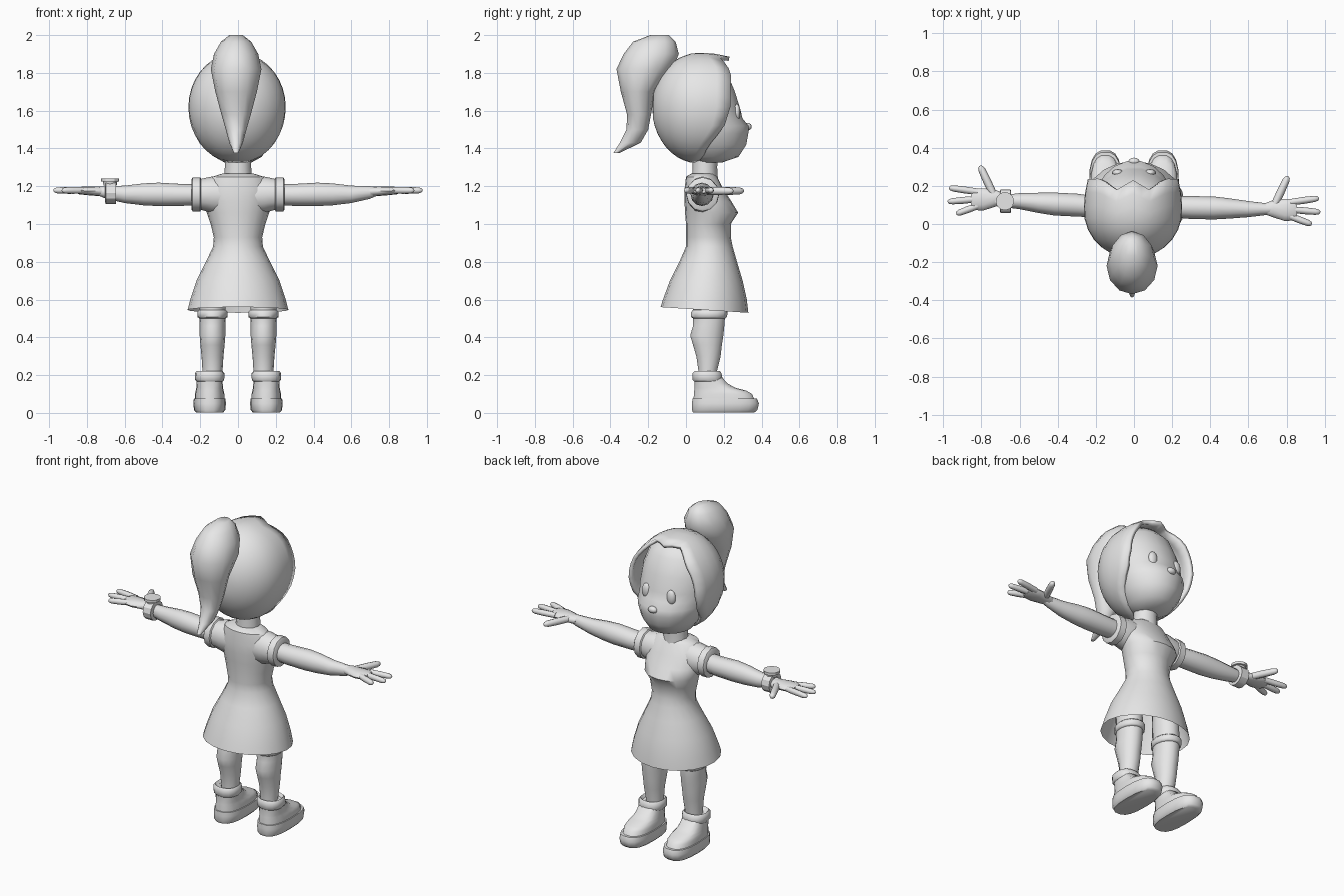
import bpy, bmesh, math
from mathutils import Vector

cube = bpy.data.objects.get("Cube")
if cube:
    bpy.data.objects.remove(cube)

clay = bpy.data.materials.new("plain grey")
clay.use_nodes = True
clay.diffuse_color = (0.8, 0.8, 0.8, 1)
clay.node_tree.nodes["Principled BSDF"].inputs["Base Color"].default_value = (0.8, 0.8, 0.8, 1)


def finish(name, bm, angle=50):
    bmesh.ops.recalc_face_normals(bm, faces=bm.faces)
    mesh = bpy.data.meshes.new(name)
    bm.to_mesh(mesh)
    bm.free()
    mesh.materials.append(clay)
    ob = bpy.data.objects.new(name, mesh)
    bpy.context.scene.collection.objects.link(ob)
    bpy.ops.object.select_all(action="DESELECT")
    ob.select_set(True)
    bpy.context.view_layer.objects.active = ob
    bpy.ops.object.shade_smooth_by_angle(angle=math.radians(angle))
    return ob


def loft(name, rings, seg=14, power=1.0, caps=(True, True), angle=50):
    """Skin rings given as (centre, u vector, v vector)."""
    bm = bmesh.new()
    loops = []
    soft = lambda t: math.copysign(abs(t) ** power, t)
    for c, u, v in rings:
        c, u, v = Vector(c), Vector(u), Vector(v)
        loops.append([bm.verts.new(c + u * soft(math.cos(a)) + v * soft(math.sin(a)))
                      for a in (math.tau * i / seg for i in range(seg))])
    for a, b in zip(loops, loops[1:]):
        for i in range(seg):
            j = (i + 1) % seg
            bm.faces.new((a[i], a[j], b[j], b[i]))
    for cap, loop in zip(caps, (loops[0], loops[-1])):
        if cap:
            bm.faces.new(loop)
    return finish(name, bm, angle)


def upright(name, rows, x=0, tilt=0, **kw):
    """Rows of (z, back y, front y, half width); tilt drops the front of the last ring."""
    rings = [((x, (b + f) / 2, z), (w, 0, 0), (0, (f - b) / 2, 0)) for z, b, f, w in rows]
    c, u, v = rings[-1]
    rings[-1] = (c, u, (0, v[1], -tilt))
    return loft(name, rings, **kw)


def sideways(name, rows, side, **kw):
    """Rows of (x, y, z, half depth, half height)."""
    return loft(name, [((side * x, y, z), (0, d, 0), (0, 0, h)) for x, y, z, d, h in rows], **kw)


def ball(name, centre, size):
    bm = bmesh.new()
    bmesh.ops.create_uvsphere(bm, u_segments=12, v_segments=8, radius=1)
    for v in bm.verts:
        v.co = Vector(centre) + v.co * Vector(size)
    return finish(name, bm)


def finger(name, start, end, r):
    a, b = Vector(start), Vector(end)
    d = (b - a).normalized()
    u, v = d.cross(Vector((0, 0, 1))) * r, Vector((0, 0, r))
    steps = ((0, 0.95), (0.5, 1), (0.85, 0.9), (0.96, 0.65), (1, 0.25))
    return loft(name, [(a.lerp(b, t), u * s, v * s) for t, s in steps], seg=8, angle=60)


# Head, neck and face
upright("head", [(1.325, .07, .19, .07), (1.355, 0, .28, .125), (1.42, -.06, .322, .172),
                 (1.48, -.09, .333, .195), (1.52, -.1, .333, .203), (1.56, -.11, .302, .21),
                 (1.61, -.12, .29, .215), (1.7, -.12, .262, .21), (1.8, -.08, .22, .172),
                 (1.86, -.02, .16, .1)], seg=18)
upright("neck", [(1.22, .03, .17, .075), (1.3, .035, .165, .07), (1.38, .035, .17, .07)], seg=12)
ball("nose", (0, .328, 1.515), (.03, .02, .02))
for side, label in ((1, "left"), (-1, "right")):
    ball(label + "_eye", (side * .085, .268, 1.59), (.03, .02, .046))


# Hair shell: opens forward, with a pointed fringe at the rim
def rim_depth(deg):
    knots = ((0, .23), (20, .18), (45, .238), (90, .235), (110, .205), (135, .115), (155, .085), (180, .02))
    for (a, y0), (b, y1) in zip(knots, knots[1:]):
        if deg <= b:
            return y0 + (y1 - y0) * (deg - a) / (b - a)


def hair_shell():
    bm = bmesh.new()
    seg, steps, back = 36, 9, -.178
    loops = []
    pole = bm.verts.new((-.005, back, 1.63))
    for k in range(1, steps + 1):
        loop = []
        for i in range(seg):
            a = math.tau * i / seg
            deg = math.degrees(a)
            rim = rim_depth(min(deg, 360 - deg))
            y = back + (rim - back) * (1 - math.cos(math.pi / 2 * k / steps))
            reach = .25 if y < .07 else .42
            s = math.sqrt(max(0, 1 - ((y - .07) / reach) ** 2))
            height = .287 if math.cos(a) > 0 else .3
            loop.append(bm.verts.new((-.005 + .258 * s * math.sin(a), y, 1.62 + height * s * math.cos(a))))
        loops.append(loop)
    for i in range(seg):
        j = (i + 1) % seg
        bm.faces.new((pole, loops[0][i], loops[0][j]))
        for a, b in zip(loops, loops[1:]):
            bm.faces.new((a[i], b[i], b[j], a[j]))
    ob = finish("hair", bm)
    mod = ob.modifiers.new("thickness", "SOLIDIFY")
    mod.thickness = .022
    mod.offset = -1


hair_shell()
upright("ponytail", [(2.0, -.19, -.09, .035), (1.965, -.28, -.055, .08), (1.9, -.33, -.038, .117),
                     (1.82, -.368, -.07, .134), (1.7, -.345, -.165, .11), (1.58, -.312, -.185, .078),
                     (1.5, -.315, -.2, .055), (1.43, -.35, -.24, .036), (1.375, -.385, -.355, .012)],
        x=-.01, seg=12)

# Dress: bodice and flared skirt, open at the hem
upright("dress", [(1.268, .03, .15, .08), (1.25, .0, .165, .135), (1.18, -.008, .2, .172),
                  (1.12, -.008, .24, .178), (1.06, -.005, .276, .165), (1.0, 0, .237, .145),
                  (.93, 0, .237, .128), (.88, 0, .247, .132), (.8, -.035, .27, .17),
                  (.7, -.085, .3, .22), (.6, -.122, .322, .253), (.545, -.135, .33, .267)],
        seg=20, tilt=.015, caps=(True, False))

for side, label in ((1, "left"), (-1, "right")):
    drift = -.012 if side > 0 else .03
    hand_y = .08 if side > 0 else .135

    # Sleeve with a raised cuff
    sideways(label + "_sleeve", [(.08, .09, 1.15, .08, .1), (.14, .09, 1.155, .085, .096),
                                 (.195, .088, 1.157, .08, .082), (.2, .088, 1.157, .088, .09),
                                 (.24, .088, 1.157, .086, .09), (.247, .088, 1.157, .076, .078)],
             side, seg=12, angle=40)
    # Arm
    sideways(label + "_arm", [(.2, .09, 1.155, .055, .055), (.3, .09 + drift * .3, 1.154, .06, .058),
                              (.42, .09 + drift * .5, 1.157, .06, .062), (.5, .09 + drift * .7, 1.157, .053, .058),
                              (.6, .09 + drift, 1.157, .042, .046), (.7, .09 + drift, 1.167, .03, .033),
                              (.73, .09 + drift, 1.172, .025, .025)], side, seg=12)
    # Hand: flat palm, three fingers and a thumb
    sideways(label + "_palm", [(.69, hand_y, 1.17, .03, .026), (.73, hand_y, 1.173, .045, .026),
                               (.79, hand_y - .006, 1.175, .058, .023), (.84, hand_y - .006, 1.177, .056, .02),
                               (.855, hand_y - .006, 1.177, .045, .014)], side, seg=12)
    for n, (y0, tip, y1) in enumerate(((.034, .97, .055), (-.004, .977, -.018), (-.04, .932, -.082))):
        finger(f"{label}_finger_{n + 1}", (side * .82, hand_y + y0, 1.178), (side * tip, hand_y + y1, 1.178), .018)
    finger(label + "_thumb", (side * .735, hand_y + .015, 1.175), (side * .808, hand_y + .17, 1.175), .021)

    # Leg with a band under the hem
    cx = side * .135
    upright(label + "_leg", [(.18, .065, .165, .05), (.22, .065, .165, .053), (.3, .053, .185, .058),
                             (.36, .035, .192, .064), (.41, .02, .2, .068), (.46, .035, .205, .068),
                             (.5, .035, .208, .07), (.72, .03, .2, .07)], x=cx)
    upright(label + "_leg_band", [(.5, .035, .21, .071), (.508, .025, .22, .08),
                                  (.535, .025, .222, .08), (.545, .035, .21, .071)], x=cx)

    # Boot: sole, upper and cuff
    cx = side * .15
    upright(label + "_sole", [(.003, .035, .365, .072), (.015, .03, .38, .083), (.05, .03, .388, .086),
                              (.075, .032, .378, .084)], x=cx, seg=18, power=.75, angle=40)
    upright(label + "_boot", [(.06, .037, .368, .078), (.1, .04, .352, .078), (.118, .042, .32, .074),
                              (.132, .044, .265, .071), (.155, .045, .222, .069), (.19, .045, .19, .068)],
            x=cx, seg=18, power=.8)
    upright(label + "_boot_cuff", [(.165, .042, .19, .069), (.175, .034, .196, .077), (.21, .034, .19, .078),
                                   (.222, .044, .18, .068), (.205, .06, .168, .055)],
            x=cx, seg=14, power=.85)

# Wristwatch: strap and round dial on top
sideways("watch_strap", [(.645, .12, 1.165, .05, .05), (.647, .12, 1.165, .062, .06),
                         (.7, .12, 1.165, .062, .06), (.703, .12, 1.165, .05, .05)], -1, seg=12, angle=30)
upright("watch_dial", [(1.205, .085, .155, .035), (1.224, .082, .158, .038), (1.226, .072, .168, .048),
                       (1.242, .072, .168, .048)], x=-.677, seg=12, angle=30)
